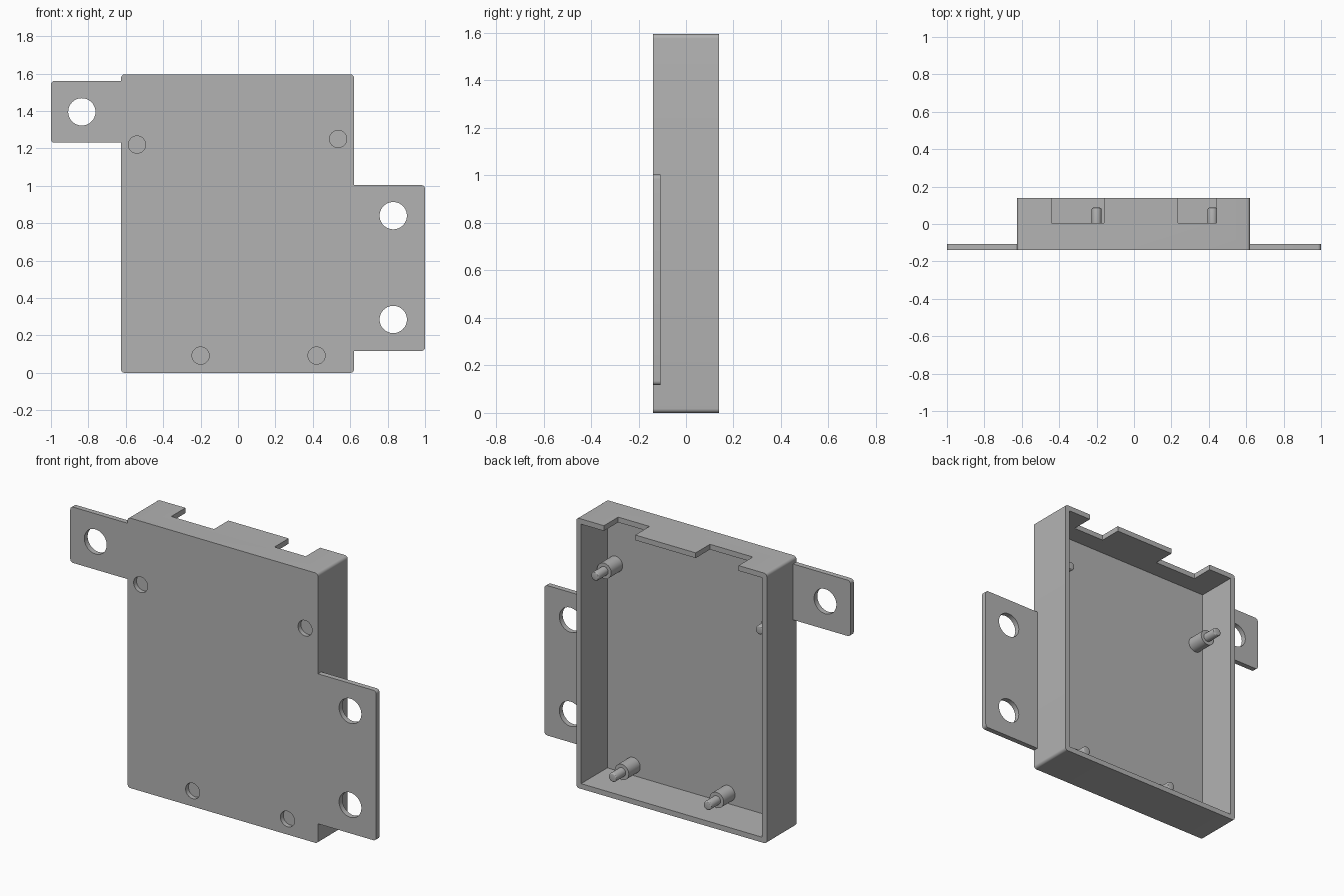
import bpy, bmesh, math

cube = bpy.data.objects.get("Cube")
if cube:
    bpy.data.objects.remove(cube, do_unlink=True)

grey = bpy.data.materials.new("plain_grey")
grey.use_nodes = True
COLOUR = (0.45, 0.45, 0.45, 1)
grey.diffuse_color = COLOUR
grey.node_tree.nodes["Principled BSDF"].inputs["Base Color"].default_value = COLOUR

FRONT, BACK = -0.138, 0.138
WALL = 0.031
FLOOR = FRONT + WALL
LEFT, RIGHT, TOP = 0.62, -0.625, 1.595
ROUND = 0.018
CORNERS = ((1, 1), (-1, 1), (-1, -1), (1, -1))


def solid(name, outline, y0, y1):
    """Extrude an (x, z) outline from y0 to y1."""
    bm = bmesh.new()
    face = bm.faces.new([bm.verts.new((x, y0, z)) for x, z in outline])
    moved = bmesh.ops.extrude_face_region(bm, geom=[face])["geom"]
    verts = [v for v in moved if isinstance(v, bmesh.types.BMVert)]
    bmesh.ops.translate(bm, verts=verts, vec=(0, y1 - y0, 0))
    bmesh.ops.recalc_face_normals(bm, faces=bm.faces)
    mesh = bpy.data.meshes.new(name)
    bm.to_mesh(mesh)
    bm.free()
    mesh.materials.append(grey)
    obj = bpy.data.objects.new(name, mesh)
    bpy.context.collection.objects.link(obj)
    return obj


def plate(name, x0, x1, z0, z1, y0, y1, rounded=()):
    """Rectangular block with the chosen side's corners rounded."""
    outline = []
    for i, (sx, sz) in enumerate(CORNERS):
        x, z = (x1 if sx > 0 else x0), (z1 if sz > 0 else z0)
        if sx not in rounded:
            outline.append((x, z))
            continue
        for k in range(7):
            a = math.radians(90 * i + 15 * k)
            outline.append((x + ROUND * (math.cos(a) - sx),
                            z + ROUND * (math.sin(a) - sz)))
    return solid(name, outline, y0, y1)


def rod(name, x, z, r, y0, y1):
    angles = [math.tau * k / 40 for k in range(40)]
    return solid(name, [(x + r * math.cos(a), z + r * math.sin(a)) for a in angles], y0, y1)


def activate(obj):
    bpy.ops.object.select_all(action='DESELECT')
    obj.select_set(True)
    bpy.context.view_layer.objects.active = obj


def cut(obj, cutter):
    activate(obj)
    mod = obj.modifiers.new("cut", 'BOOLEAN')
    mod.operation, mod.solver, mod.object = 'DIFFERENCE', 'EXACT', cutter
    bpy.ops.object.modifier_apply(modifier=mod.name)
    bpy.data.objects.remove(cutter, do_unlink=True)


def smooth(obj):
    activate(obj)
    bpy.ops.object.shade_smooth_by_angle(angle=math.radians(30))


# Open-backed tray with two notches in its top wall
tray = plate("tray", RIGHT, LEFT, 0, TOP, FRONT, BACK, (-1, 1))
cut(tray, plate("cavity", RIGHT + WALL, LEFT - WALL, WALL, TOP - WALL, FLOOR, BACK + 0.1))
for x0, x1 in ((-0.44, -0.16), (0.235, 0.44)):
    cut(tray, plate("notch", x0, x1, TOP - 0.06, TOP + 0.1, 0.005, BACK + 0.1))

# Stepped pegs inside, each with a shallow recess on the front
for i, (x, z) in enumerate(((-0.54, 1.22), (0.535, 1.25), (-0.2, 0.092), (0.42, 0.092))):
    cut(tray, rod("recess", x, z, 0.046, FRONT - 0.1, FLOOR - 0.004))
    post = rod(f"post_{i + 1}", x, z, 0.046, FLOOR, 0.0)
    pin = rod(f"pin_{i + 1}", x, z, 0.026, 0.0, 0.087)
    bm = bmesh.new()
    bm.from_mesh(pin.data)
    tip = [e for e in bm.edges if all(v.co.y > 0.08 for v in e.verts)]
    bmesh.ops.bevel(bm, geom=tip, offset=0.007, segments=3, affect='EDGES', profile=0.5)
    bm.to_mesh(pin.data)
    bm.free()
    smooth(post)
    smooth(pin)
smooth(tray)

# Mounting tabs flush with the front
left_tab = plate("left_tab", LEFT, 1.0, 0.117, 1.003, FRONT, FLOOR, (1,))
right_tab = plate("right_tab", -1.0, RIGHT, 1.23, 1.56, FRONT, FLOOR, (-1,))
for tab, x, z in ((left_tab, 0.83, 0.84), (left_tab, 0.83, 0.285), (right_tab, -0.835, 1.395)):
    cut(tab, rod("bolt_hole", x, z, 0.073, FRONT - 0.1, FLOOR + 0.1))
for tab in (left_tab, right_tab):
    smooth(tab)
